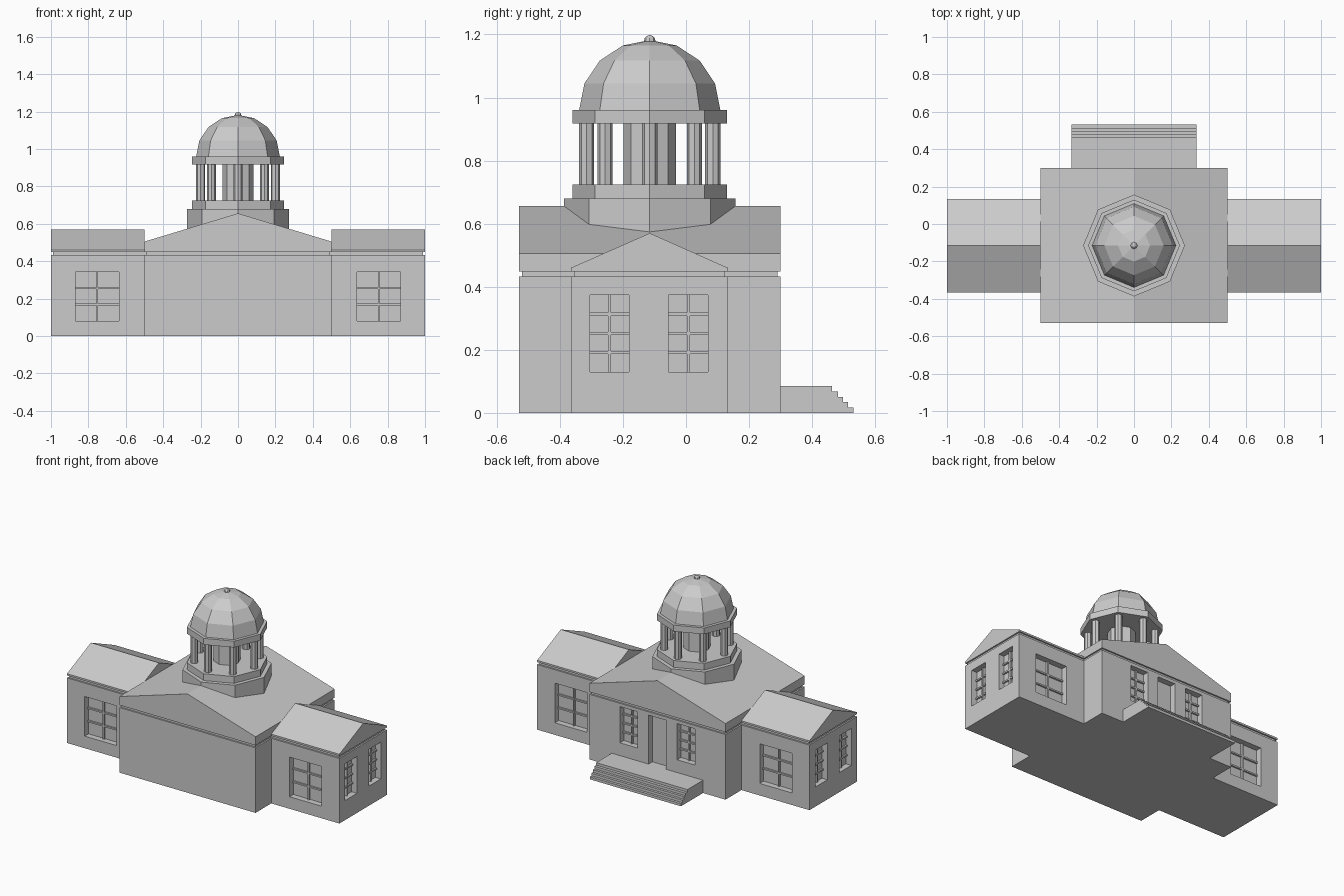
import bpy, bmesh, math
from mathutils import Matrix, Vector

if "Cube" in bpy.data.objects:
    bpy.data.objects.remove(bpy.data.objects["Cube"])

stone = bpy.data.materials.new("stone_grey")
stone.diffuse_color = (0.6, 0.6, 0.6, 1)
stone.use_nodes = True
stone.node_tree.nodes["Principled BSDF"].inputs["Base Color"].default_value = stone.diffuse_color
CY = -0.115          # centre line of the building in y
DEPTH = 0.04         # window recess


def finish(name, bm):
    bmesh.ops.recalc_face_normals(bm, faces=bm.faces)
    me = bpy.data.meshes.new(name)
    bm.to_mesh(me)
    bm.free()
    me.materials.append(stone)
    ob = bpy.data.objects.new(name, me)
    bpy.context.collection.objects.link(ob)
    return ob


def add_box(bm, lo, hi):
    lo, hi = ([min(a, b) for a, b in zip(lo, hi)], [max(a, b) for a, b in zip(lo, hi)])
    size = [b - a for a, b in zip(lo, hi)]
    mid = [(a + b) / 2 for a, b in zip(lo, hi)]
    bmesh.ops.create_cube(bm, size=1, matrix=Matrix.Translation(mid) @ Matrix.Diagonal((*size, 1)))


def add_prism(bm, points, offset):
    face = bm.faces.new([bm.verts.new(p) for p in points])
    res = bmesh.ops.extrude_face_region(bm, geom=[face])
    verts = [v for v in res["geom"] if isinstance(v, bmesh.types.BMVert)]
    bmesh.ops.translate(bm, verts=verts, vec=Vector(offset))


def add_drum(bm, r, z0, z1, x=0, y=CY, sides=8):
    add_prism(bm, [(x + r * math.cos(2 * math.pi * i / sides),
                    y + r * math.sin(2 * math.pi * i / sides), z0) for i in range(sides)],
              (0, 0, z1 - z0))


def wall_box(bm, axis, wall, out, u, z, d0, d1):
    # box on a wall: u = range along the wall, d0..d1 = depth behind the surface
    a, b = wall - out * d0, wall - out * d1
    if axis == 'y':
        add_box(bm, (u[0], a, z[0]), (u[1], b, z[1]))
    else:
        add_box(bm, (a, u[0], z[0]), (b, u[1], z[1]))


def walls(name, lo, hi, openings):
    # wall block with recessed openings; each has (axis, wall, out, u, z, cols, rows)
    bm = bmesh.new()
    add_box(bm, lo, hi)
    body = finish(name, bm)
    cut, bars = bmesh.new(), bmesh.new()
    for axis, wall, out, u, z, cols, rows in openings:
        wall_box(cut, axis, wall, out, u, z, -0.02, DEPTH)
        for i in range(1, cols):
            c = u[0] + (u[1] - u[0]) * i / cols
            wall_box(bars, axis, wall, out, (c - .005, c + .005), z, DEPTH - .012, DEPTH + .002)
        for j in range(1, rows):
            c = z[0] + (z[1] - z[0]) * j / rows
            wall_box(bars, axis, wall, out, u, (c - .005, c + .005), DEPTH - .011, DEPTH + .002)
    cutter = finish("cutter", cut)
    mod = body.modifiers.new("openings", 'BOOLEAN')
    mod.operation, mod.solver, mod.object = 'DIFFERENCE', 'EXACT', cutter
    dg = bpy.context.evaluated_depsgraph_get()
    body.data = bpy.data.meshes.new_from_object(body.evaluated_get(dg))
    body.modifiers.clear()
    bpy.data.objects.remove(cutter)
    finish(name + "_window_bars", bars)


# central hall, with two windows and a door at the back
Y0, Y1 = -0.53, 0.30
walls("hall_walls", (-.5, Y0, 0), (.5, Y1, .432), [
    ('y', Y1, 1, (.145, .275), (.17, .41), 2, 4),
    ('y', Y1, 1, (-.275, -.145), (.17, .41), 2, 4),
    ('y', Y1, 1, (-.065, .065), (.085, .41), 1, 1)])
bm = bmesh.new()
add_box(bm, (-.49, Y0 + .01, .43), (.49, Y1 - .01, .45))
finish("hall_frieze", bm)
bm = bmesh.new()
add_prism(bm, [(-.5, Y0, .448), (.5, Y0, .448), (.5, Y0, .505), (0, Y0, .656), (-.5, Y0, .505)],
          (0, Y1 - Y0, 0))
finish("hall_roof", bm)

# side wings
W0, W1 = -0.365, 0.133
for s, side in ((-1, "left"), (1, "right")):
    u = sorted((s * .635, s * .87))
    walls(side + "_wing_walls", (s * .5, W0, 0), (s, W1, .432), [
        ('y', W0, -1, u, (.08, .343), 2, 3),
        ('y', W1, 1, u, (.08, .343), 2, 3),
        ('x', s, s, (-.305, -.18), (.13, .374), 2, 4),
        ('x', s, s, (-.055, .07), (.13, .374), 2, 4)])
    bm = bmesh.new()
    add_box(bm, (s * .49, W0 + .01, .43), (s * .99, W1 - .01, .45))
    finish(side + "_wing_frieze", bm)
    bm = bmesh.new()
    add_prism(bm, [(s * .5, W0, .448), (s * .5, W1, .448), (s * .5, W1, .46),
                   (s * .5, CY, .57), (s * .5, W0, .46)], (s * .5, 0, 0))
    finish(side + "_wing_roof", bm)

# entrance steps
bm = bmesh.new()
pts = [(Y1, 0)]
edges = [.531, .514, .498, .482, .463]
for i, y in enumerate(edges):
    pts += [(y, .085 * i / 5), (y, .085 * (i + 1) / 5)]
pts.append((Y1, .085))
add_prism(bm, [(-.335, y, z) for y, z in pts], (.67, 0, 0))
finish("entrance_steps", bm)

# cupola base, colonnade and ring
for name, r, z0, z1 in (("cupola_base", .272, .57, .68), ("cupola_plinth", .245, .68, .725),
                        ("cupola_core", .083, .725, .918), ("cupola_ring", .245, .918, .96)):
    bm = bmesh.new()
    add_drum(bm, r, z0, z1)
    finish(name, bm)
bm = bmesh.new()
for i in range(8):
    a = math.pi / 4 * i
    add_drum(bm, .024, .725, .918, .2 * math.cos(a), CY + .2 * math.sin(a))
finish("cupola_columns", bm)

# eight-sided dome
bm = bmesh.new()
prof = [(.224 * math.cos(math.radians(t)), .222 * math.sin(math.radians(t)))
        for t in (0, 22.5, 45, 67.5)] + [(0, .222)]
vs = [bm.verts.new((r, CY, .96 + z)) for r, z in prof]
es = [bm.edges.new(p) for p in zip(vs, vs[1:])]
bmesh.ops.spin(bm, geom=vs + es, cent=(0, CY, 0), axis=(0, 0, 1), angle=2 * math.pi, steps=8)
bmesh.ops.remove_doubles(bm, verts=bm.verts, dist=1e-4)
finish("dome", bm)

# finial
bm = bmesh.new()
bmesh.ops.create_uvsphere(bm, u_segments=8, v_segments=6, radius=.018,
                          matrix=Matrix.Translation((0, CY, 1.18)))
finish("finial", bm)
